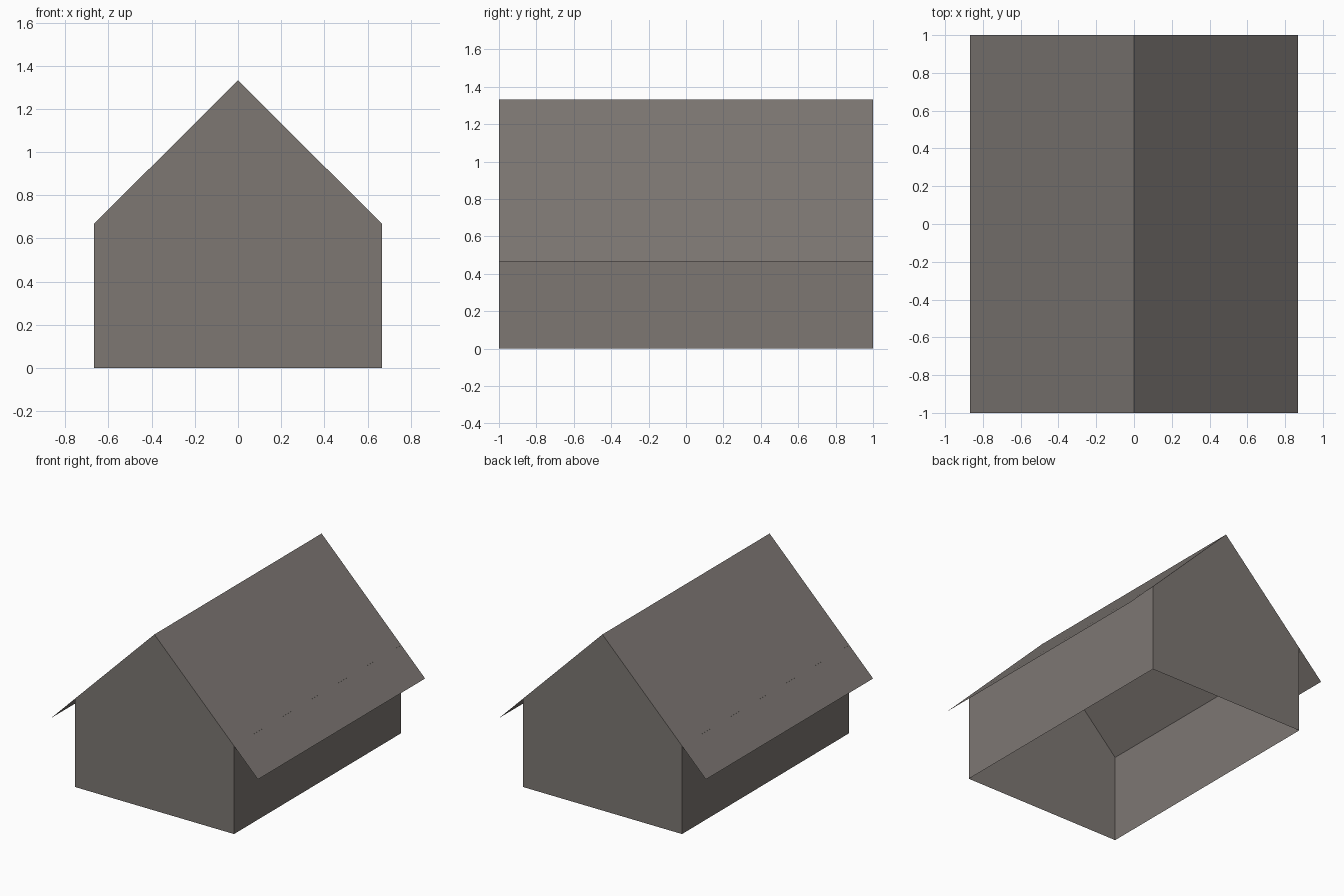
import bpy

if "Cube" in bpy.data.objects:
    bpy.data.objects.remove(bpy.data.objects["Cube"])

# Main dimensions
HALF_LEN, WALL_X, WALL_Z, RIDGE_Z = 1.0, 0.667, 0.667, 1.333
EAVE_X, EAVE_Z = 0.867, 0.467

mat = bpy.data.materials.new("warm grey")
mat.diffuse_color = (0.205, 0.184, 0.171, 1)
mat.use_nodes = True
mat.node_tree.nodes["Principled BSDF"].inputs["Base Color"].default_value = mat.diffuse_color


def add_mesh(name, verts, faces):
    mesh = bpy.data.meshes.new(name)
    mesh.from_pydata(verts, [], faces)
    mesh.materials.append(mat)
    ob = bpy.data.objects.new(name, mesh)
    bpy.context.collection.objects.link(ob)
    return ob


# Gable end walls, flush with the roof ends
profile = [(-WALL_X, 0), (WALL_X, 0), (WALL_X, WALL_Z), (0, RIDGE_Z), (-WALL_X, WALL_Z)]
for name, y in (("front_gable", -HALF_LEN), ("back_gable", HALF_LEN)):
    order = (0, 1, 2, 3, 4) if y < 0 else (4, 3, 2, 1, 0)
    add_mesh(name, [(x, y, z) for x, z in profile], [order])

# Side walls and thin sloping roof sheets that overhang them; the base stays open
for side, s in (("right", 1), ("left", -1)):
    for part, low, high in (("wall", (WALL_X, 0), (WALL_X, WALL_Z)),
                            ("roof", (EAVE_X, EAVE_Z), (0, RIDGE_Z))):
        (x0, z0), (x1, z1) = low, high
        verts = [(s * x0, -HALF_LEN, z0), (s * x0, HALF_LEN, z0),
                 (s * x1, HALF_LEN, z1), (s * x1, -HALF_LEN, z1)]
        add_mesh(f"{side}_{part}", verts, [(0, 1, 2, 3) if s > 0 else (3, 2, 1, 0)])
